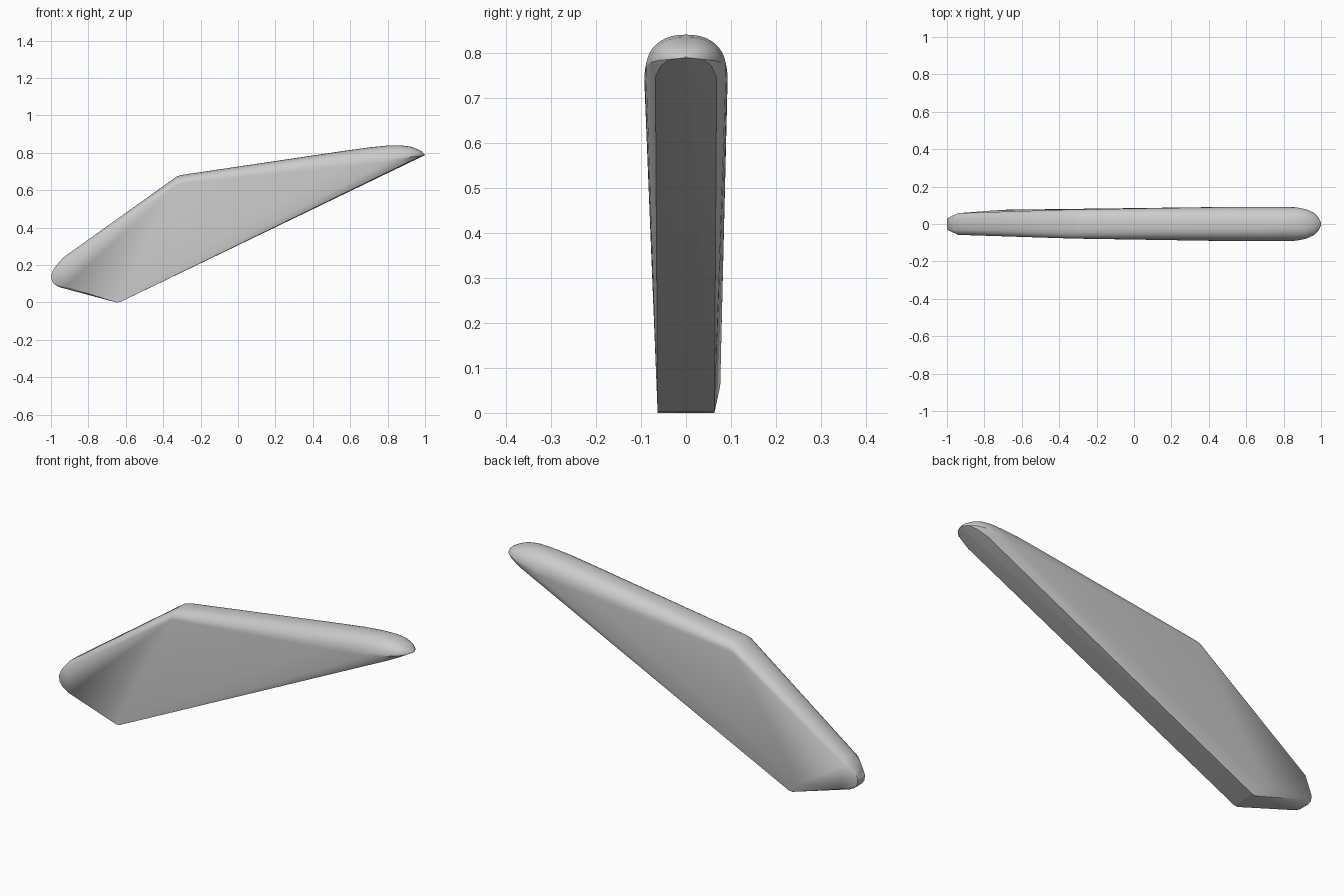
import bpy, bmesh, math

if "Cube" in bpy.data.objects:
    bpy.data.objects.remove(bpy.data.objects["Cube"])

mat = bpy.data.materials.new("plain grey")
mat.diffuse_color = (0.6, 0.6, 0.6, 1)
mat.use_nodes = True
mat.node_tree.nodes["Principled BSDF"].inputs["Base Color"].default_value = mat.diffuse_color

pts = []


def both(x, y, z):
    pts.extend([(x, y, z), (x, -y, z)])


# blunt tail: narrow rounded edge, then the wider shoulder
for x, z in [(-0.935, 0.24), (-0.965, 0.205), (-0.985, 0.18), (-1, 0.145), (-0.995, 0.115),
             (-0.98, 0.095), (-0.955, 0.082)]:
    both(x, 0.03, z)
both(-0.94, 0.058, 0.215)
both(-0.92, 0.058, 0.085)

# heel: flat corner at the ground, slightly fuller on the back side
both(-0.65, 0.063, 0.0)
both(-0.63, 0.063, 0.002)
pts.append((-0.70, 0.076, 0.06))

# rounded top ridge: (x, ridge height, half width, rounding depth)
for x, z, w, d in [(-0.325, 0.675, 0.078, 0.045), (-0.30, 0.682, 0.078, 0.045),
                   (0.55, 0.808, 0.092, 0.085), (0.70, 0.829, 0.092, 0.085)]:
    for i in range(9):
        a = math.pi / 2 * i / 8
        both(x, w * math.cos(a) ** 0.8, z - d + d * math.sin(a))

# domed nose: a curved crown over a half-oval rim
for x, z, w, low in [(0.80, 0.839, 0.092, 0.75), (0.87, 0.840, 0.089, 0.766),
                     (0.92, 0.834, 0.079, 0.778), (0.96, 0.820, 0.061, 0.783),
                     (0.985, 0.806, 0.038, 0.785), (1.0, 0.790, 0.008, 0.788)]:
    for i in range(11):
        a = math.pi / 2 * i / 10
        both(x, w * math.cos(a) ** 0.85, low + (z - low) * math.sin(a))

# flat underside edge running up to the nose rim
both(0.90, 0.068, 0.745)
both(0.955, 0.056, 0.771)

bm = bmesh.new()
for p in pts:
    bm.verts.new(p)
bmesh.ops.remove_doubles(bm, verts=bm.verts, dist=0.0005)
res = bmesh.ops.convex_hull(bm, input=bm.verts)
loose = [v for v in bm.verts if not v.link_faces]
bmesh.ops.delete(bm, geom=loose, context='VERTS')
bmesh.ops.recalc_face_normals(bm, faces=bm.faces)
mesh = bpy.data.meshes.new("blade_body")
bm.to_mesh(mesh)
bm.free()
mesh.materials.append(mat)
obj = bpy.data.objects.new("blade_body", mesh)
bpy.context.collection.objects.link(obj)
bpy.context.view_layer.objects.active = obj
obj.select_set(True)
bpy.ops.object.shade_smooth_by_angle(angle=math.radians(30))
